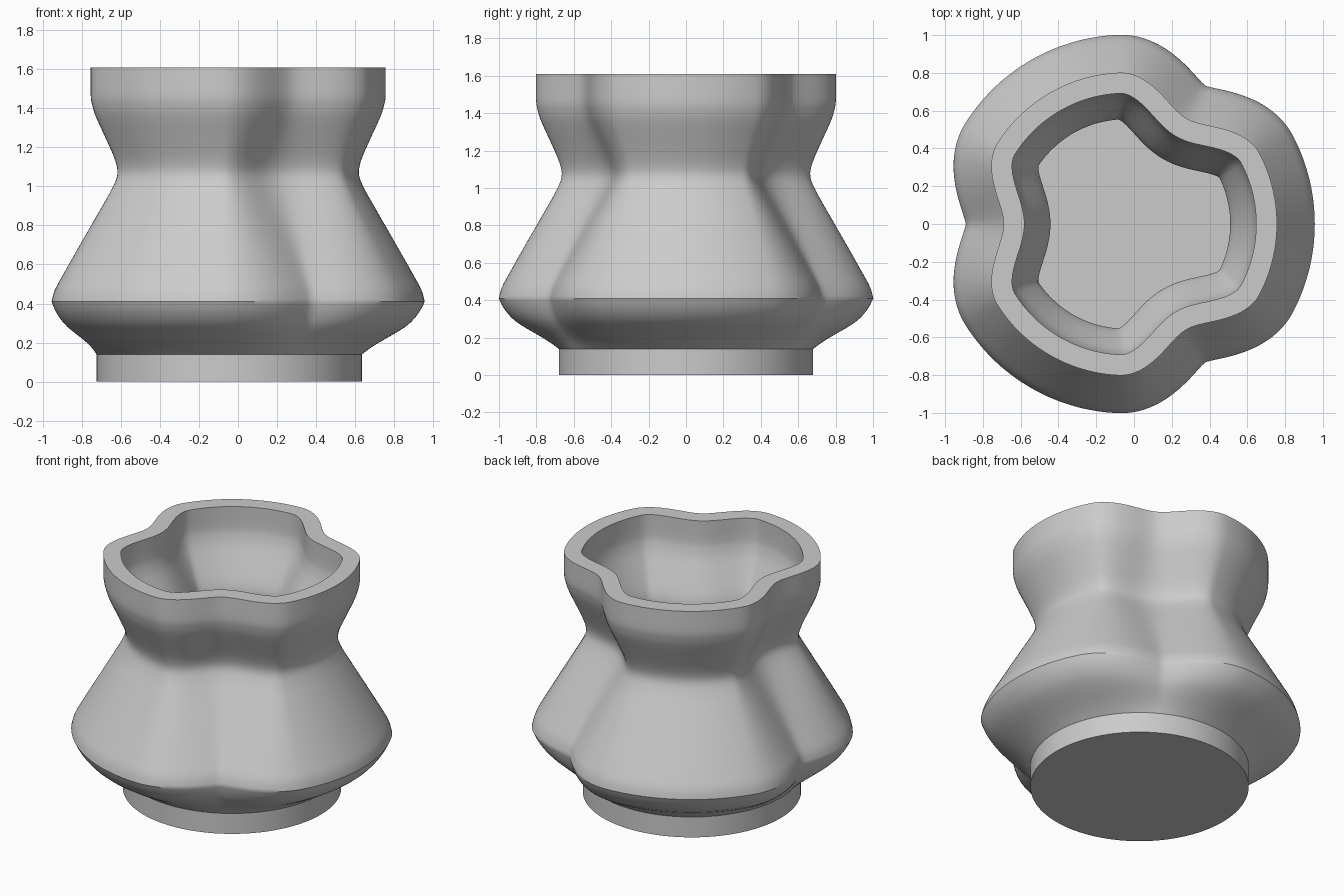
import bpy
import bmesh
import math
from mathutils import Vector, kdtree

default = bpy.data.objects.get("Cube")
if default:
    bpy.data.objects.remove(default)

CENTRE_X = -0.045
SIDES = 192
TOP, BELLY, FLOOR = 1.61, 0.41, 0.14
BASE_R, WALL = 0.68, 0.11


def rim_radius(angle):
    """Three round lobes joined by three soft notches."""
    a = math.degrees(angle) % 120
    a = min(a, 120 - a)
    t = max(0, (a - 28) / 32)
    return 0.802 - 0.157 * t * t * (3 - 2 * t)


def polar(r, angle, z=0):
    return Vector((r * math.cos(angle), r * math.sin(angle), z))


# Dense rim outline, used to measure parallel outlines
DENSE = SIDES * 8
rim_tree = kdtree.KDTree(DENSE)
for i in range(DENSE):
    ang = math.tau * i / DENSE
    rim_tree.insert(polar(rim_radius(ang), ang), i)
rim_tree.balance()


def parallel_radius(angle, offset):
    """Radius where the signed distance to the rim outline equals offset."""
    rim = rim_radius(angle)
    if abs(offset) < 0.001:
        return rim
    low, high = (rim, 1.3) if offset > 0 else (0.1, rim)
    for _ in range(16):
        mid = (low + high) / 2
        dist = rim_tree.find(polar(mid, angle))[2]
        if math.copysign(dist, offset) < offset:
            low = mid
        else:
            high = mid
    return low


def smooth(points, steps=3):
    """Catmull-Rom curve through profile points."""
    pts = [Vector(p) for p in points]
    ext = [pts[0]] + pts + [pts[-1]]
    out = []
    for a, b, c, d in zip(ext, ext[1:], ext[2:], ext[3:]):
        for k in range(steps):
            t = k / steps
            out.append(b + 0.5 * t * ((c - a) + t * ((2 * a - 5 * b + 4 * c - d)
                       + t * (3 * (b - c) + d - a))))
    return out + [pts[-1]]


# Height and offset from the rim outline, then height and blend to the round foot
upper = smooth([(TOP, 0), (1.47, 0), (1.41, -0.01), (1.35, -0.03), (1.23, -0.085),
                (1.13, -0.127), (1.06, -0.137), (0.99, -0.11), (0.9, -0.06),
                (0.7, 0.055), (0.55, 0.14), (0.47, 0.183), (BELLY, 0.2)])
lower = smooth([(BELLY, 0), (0.35, 0.1), (0.28, 0.31), (0.19, 0.78), (FLOOR, 1)])


def wall_loops(inset):
    """Outlines of one wall face, from rim to foot."""
    angles = [math.tau * i / SIDES for i in range(SIDES)]
    loops = [[polar(parallel_radius(a, d - inset), a, z) for a in angles]
             for z, d in upper]
    belly = [parallel_radius(a, 0.2 - inset) for a in angles]
    for z, blend in lower[1:]:
        loops.append([polar(r + (BASE_R - inset - r) * blend, a, z)
                      for r, a in zip(belly, angles)])
    return loops


def finish(bm, name):
    bmesh.ops.recalc_face_normals(bm, faces=bm.faces)
    mesh = bpy.data.meshes.new(name)
    bm.to_mesh(mesh)
    bm.free()
    obj = bpy.data.objects.new(name, mesh)
    obj.location.x = CENTRE_X
    bpy.context.collection.objects.link(obj)
    bpy.ops.object.select_all(action='DESELECT')
    obj.select_set(True)
    bpy.context.view_layer.objects.active = obj
    bpy.ops.object.shade_smooth_by_angle(angle=math.radians(35))


# Lobed vessel: outer wall up, flat rim, inner wall down, closed at the foot
bm = bmesh.new()
rings = [[bm.verts.new(p) for p in loop]
         for loop in wall_loops(0)[::-1] + wall_loops(WALL)]
for ring, following in zip(rings, rings[1:] + rings[:1]):
    for i in range(SIDES):
        j = (i + 1) % SIDES
        bm.faces.new((ring[i], ring[j], following[j], following[i]))
finish(bm, "vessel_body")

# Round foot, whose top is the vessel floor
bm = bmesh.new()
bmesh.ops.create_cone(bm, cap_ends=True, segments=SIDES, radius1=BASE_R,
                      radius2=BASE_R, depth=FLOOR)
bmesh.ops.translate(bm, verts=bm.verts, vec=(0, 0, FLOOR / 2))
finish(bm, "round_foot")
